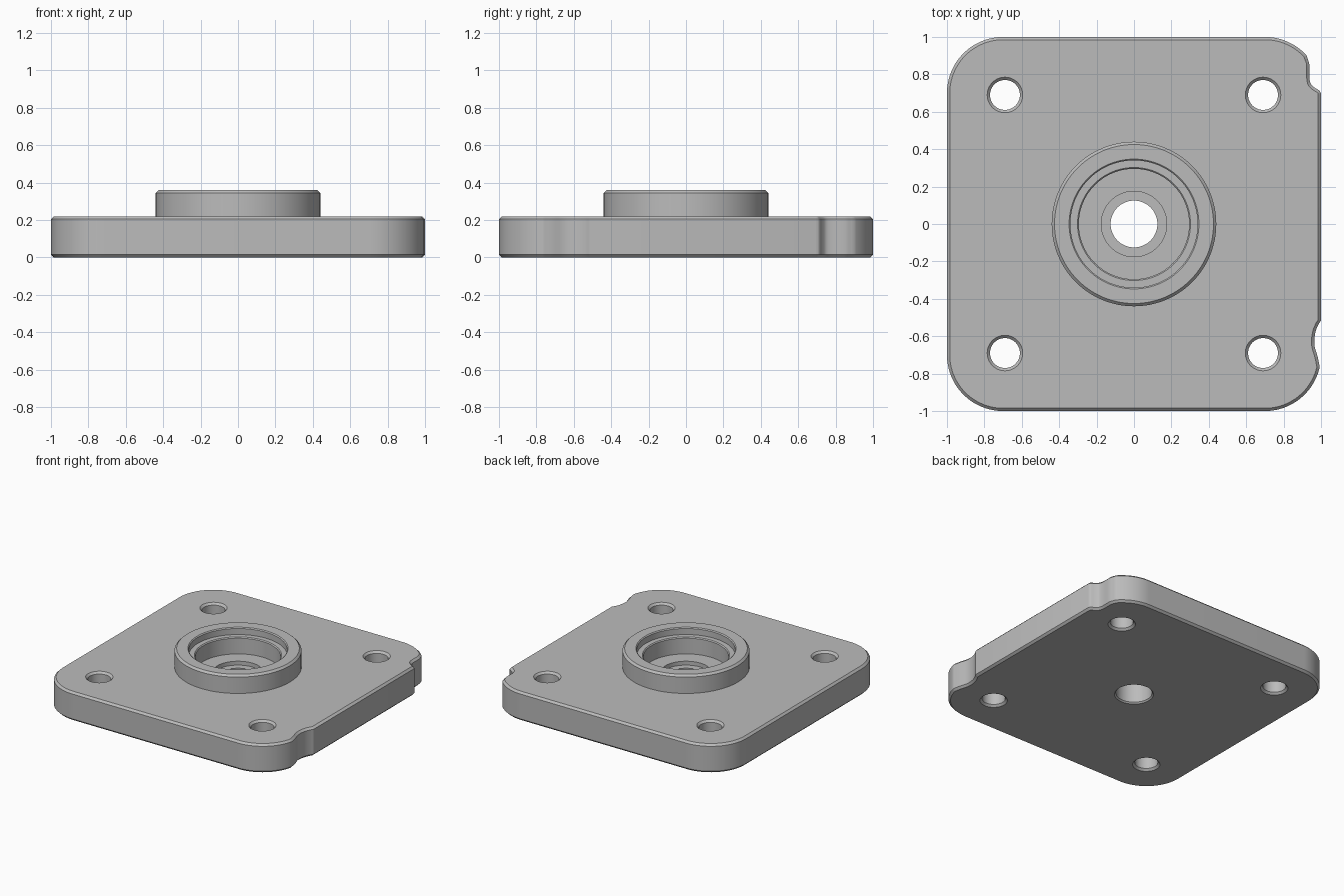
import bpy, bmesh, math
from mathutils import Vector

if "Cube" in bpy.data.objects:
    bpy.data.objects.remove(bpy.data.objects["Cube"])

steel = bpy.data.materials.new("plain grey")
steel.use_nodes = True
GREY = (0.5, 0.5, 0.5, 1)
steel.diffuse_color = GREY
steel.node_tree.nodes["Principled BSDF"].inputs["Base Color"].default_value = GREY

PLATE_TOP, BOSS_TOP = 0.22, 0.36
CHAMFER, CORNER, HOLE_AT = 0.015, 0.3, 0.69


def make_object(name, bm):
    bmesh.ops.recalc_face_normals(bm, faces=bm.faces)
    mesh = bpy.data.meshes.new(name)
    bm.to_mesh(mesh)
    bm.free()
    mesh.materials.append(steel)
    obj = bpy.data.objects.new(name, mesh)
    bpy.context.collection.objects.link(obj)
    return obj


def lathe(name, profile, x=0, y=0, sides=96):
    """Closed solid turned from (radius, z) points about a vertical axis."""
    bm = bmesh.new()
    rings = []
    for r, z in profile:
        rings.append([bm.verts.new((x + r * math.cos(math.tau * i / sides),
                                    y + r * math.sin(math.tau * i / sides), z))
                      for i in range(sides)])
    for a, b in zip(rings, rings[1:]):
        for i in range(sides):
            j = (i + 1) % sides
            bm.faces.new((a[i], a[j], b[j], b[i]))
    bm.faces.new(rings[0])
    bm.faces.new(rings[-1])
    return make_object(name, bm)


def arc(cx, cy, start, end, steps=20):
    c = 1 - CORNER
    pts = []
    for i in range(steps + 1):
        a = math.radians(start + (end - start) * i / steps)
        pts.append((cx * c + CORNER * math.cos(a), cy * c + CORNER * math.sin(a)))
    return pts


def smooth_path(points, steps=5):
    """Catmull-Rom curve through the points."""
    p = [Vector(q) for q in points]
    p = [2 * p[0] - p[1]] + p + [2 * p[-1] - p[-2]]
    out = []
    for a, b, c, d in zip(p, p[1:], p[2:], p[3:]):
        for i in range(steps):
            t = i / steps
            out.append(tuple(0.5 * (2 * b + (c - a) * t + (2 * a - 5 * b + 4 * c - d) * t * t
                                    + (3 * b - a - 3 * c + d) * t ** 3)))
    return out + [tuple(points[-1])]


# Plate outline, anticlockwise, with two worn notches on the left edge
low_notch = smooth_path([(0.992, -0.76), (0.982, -0.71), (0.967, -0.66), (0.964, -0.62),
                         (0.971, -0.575), (0.985, -0.54), (1, -0.515)])
high_notch = smooth_path([(1, 0.695), (0.992, 0.712), (0.965, 0.73), (0.945, 0.75),
                          (0.938, 0.785), (0.938, 0.85), (0.928, 0.885)])
outline = (arc(-1, 1, 90, 180) + arc(-1, -1, 180, 270) + arc(1, -1, 270, 347)
           + low_notch + high_notch + arc(1, 1, 42, 90))

bm = bmesh.new()
base = bm.faces.new([bm.verts.new((x, y, 0)) for x, y in outline])
top = bmesh.ops.extrude_face_region(bm, geom=[base])["geom"]
bmesh.ops.translate(bm, vec=(0, 0, PLATE_TOP),
                    verts=[v for v in top if isinstance(v, bmesh.types.BMVert)])
if not any(len(f.verts) > 4 and f.calc_center_median().z < 0.01 for f in bm.faces):
    bm.faces.new([v for v in bm.verts if v.co.z < 0.01])
rims = [e for e in bm.edges if abs(e.verts[0].co.z - e.verts[1].co.z) < 1e-5]
bmesh.ops.bevel(bm, geom=rims, offset=CHAMFER, segments=1, affect='EDGES', clamp_overlap=False)
plate = make_object("flange_plate", bm)

# Raised round boss, sunk a little into the plate
boss = lathe("bearing_boss", [(0.44, 0.1), (0.44, BOSS_TOP - CHAMFER),
                              (0.44 - CHAMFER, BOSS_TOP), (0.1, BOSS_TOP)])

# Stepped central bore
bore = lathe("bore_cutter", [(0.145, -0.01), (0.125, 0.01), (0.125, 0.15), (0.175, 0.15),
                             (0.175, 0.18), (0.295, 0.18), (0.295, 0.3), (0.302, 0.307),
                             (0.34, 0.307), (0.34, 0.353), (0.355, 0.368)])

# Corner bolt holes, chamfered at both ends
holes = [lathe("bolt_hole_cutter", [(0.105, -0.01), (0.08, 0.015),
                                    (0.08, PLATE_TOP - 0.015), (0.105, PLATE_TOP + 0.01)],
               sx * HOLE_AT, sy * HOLE_AT, 48)
         for sx in (-1, 1) for sy in (-1, 1)]

# Join the boss, cut the holes and keep the finished mesh
for tool, action in [(boss, 'UNION'), (bore, 'DIFFERENCE')] + [(h, 'DIFFERENCE') for h in holes]:
    mod = plate.modifiers.new(tool.name, 'BOOLEAN')
    mod.operation, mod.solver, mod.object = action, 'EXACT', tool
bpy.context.view_layer.update()
finished = bpy.data.meshes.new_from_object(
    plate.evaluated_get(bpy.context.evaluated_depsgraph_get()))
plate.modifiers.clear()
plate.data = finished
for tool in [boss, bore] + holes:
    bpy.data.objects.remove(tool)

bpy.ops.object.select_all(action='DESELECT')
plate.select_set(True)
bpy.context.view_layer.objects.active = plate
bpy.ops.object.shade_smooth_by_angle(angle=math.radians(30))
